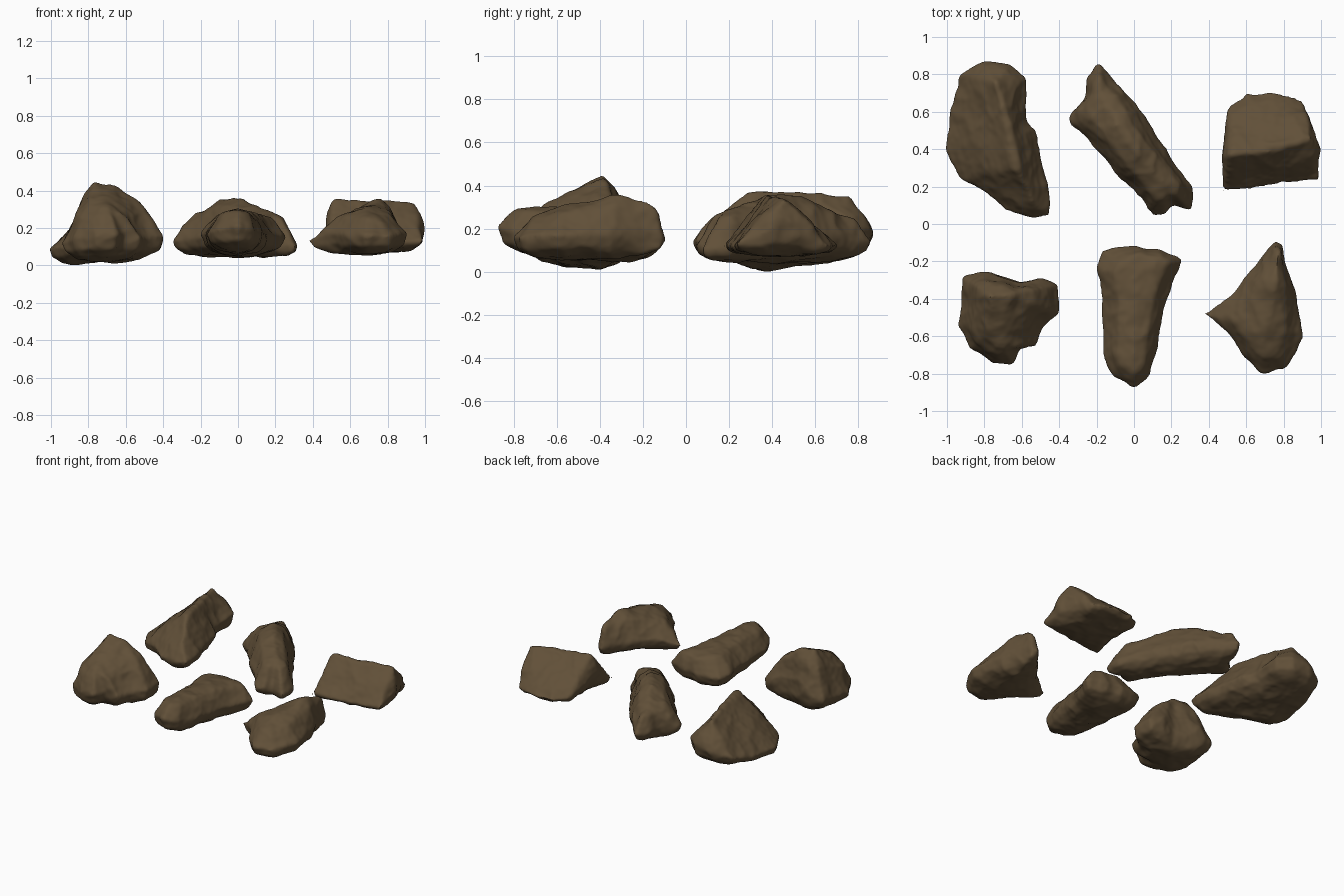
import bpy
import bmesh
from mathutils import Vector, noise

default = bpy.data.objects.get("Cube")
if default:
    bpy.data.objects.remove(default, do_unlink=True)

# One earthy brown for every rock
stone = bpy.data.materials.new("brown_stone")
stone.use_nodes = True
BROWN = (0.12, 0.08, 0.04, 1)
stone.diffuse_color = BROWN
shader = stone.node_tree.nodes["Principled BSDF"]
shader.inputs["Base Color"].default_value = BROWN
shader.inputs["Roughness"].default_value = 0.9

AROUND = 96   # samples around each outline
STEPS = 5     # samples along each profile section


def hundredths(points):
    return [Vector(p) / 100 for p in points]


def resample(points, count):
    """Evenly spaced points along a closed outline."""
    ends = points[1:] + points[:1]
    lengths = [(b - a).length for a, b in zip(points, ends)]
    total, result = sum(lengths), []
    for i in range(count):
        distance, k = total * i / count, 0
        while distance > lengths[k]:
            distance -= lengths[k]
            k += 1
        result.append(points[k].lerp(ends[k], distance / lengths[k]))
    return result


def nearest_on_line(point, line):
    """Closest point in plan on a ridge or keel, drawn slightly outwards."""
    best = None
    for a, b in zip(line, line[1:]):
        along = (b - a).xy
        t = (point.xy - a.xy).dot(along) / along.length_squared
        spot = a.lerp(b, min(max(t, 0), 1))
        gap = (spot.xy - point.xy).length
        if best is None or gap < best[0]:
            best = (gap, spot)
    spot = best[1]
    return spot.lerp(Vector((point.x, point.y, spot.z)), 0.04)


def between(rim, end, reach, rise):
    """Point part of the way from the rim to a ridge or keel point."""
    p = rim.lerp(end, reach)
    p.z = rim.z + (end.z - rim.z) * rise
    return p


def profile(rim, ridge, keel, shoulder):
    """Section of the rock from its keel, over the rim, to the ridge."""
    top = nearest_on_line(rim, ridge)
    under = nearest_on_line(rim, keel)
    knots = [under, between(rim, under, 0.4, 0.8),
             between(rim, under, 0.1, 0.5), rim,
             between(rim, top, 0.5, shoulder), top]
    rows = [a.lerp(b, s / STEPS) for a, b in zip(knots, knots[1:])
            for s in range(STEPS)]
    return rows + [top]


def soften(bm, factor):
    bmesh.ops.smooth_vert(bm, verts=bm.verts, factor=factor,
                          use_axis_x=True, use_axis_y=True, use_axis_z=True)


def weather(bm, seed):
    """Soft lumps, chipped ledges and fine pitting along the normals."""
    shift = Vector((seed * 7.3, seed * 3.1, seed))
    bm.normal_update()
    moves = []
    for v in bm.verts:
        p = v.co + shift
        lump = noise.noise(p * 6) * 0.01
        ledge = (0.25 - abs(noise.noise(p * 8))) * 0.016
        grain = noise.noise(p * 28) * 0.003
        moves.append((v, v.normal * (lump + ledge + grain)))
    for v, move in moves:
        v.co += move
        v.co.z = max(v.co.z, 0)


def rock(name, seed, shoulder, outline, ridge, keel):
    """Outline points are (x, y, rim height); ridge and keel are lines."""
    crest, spine = hundredths(ridge), hundredths(keel)
    columns = [profile(p, crest, spine, shoulder)
               for p in resample(hundredths(outline), AROUND)]
    bm = bmesh.new()
    grid = [[bm.verts.new(p) for p in column] for column in columns]
    for i, left in enumerate(grid):
        right = grid[(i + 1) % AROUND]
        for j in range(len(left) - 1):
            bm.faces.new((left[j], right[j], right[j + 1], left[j + 1]))
    # Cap the crest and the underside
    bm.faces.new([column[-1] for column in grid])
    bm.faces.new([column[0] for column in reversed(grid)])
    bmesh.ops.recalc_face_normals(bm, faces=bm.faces)
    mesh = bpy.data.meshes.new(name)
    bm.to_mesh(mesh)
    bm.free()
    obj = bpy.data.objects.new(name, mesh)
    bpy.context.collection.objects.link(obj)
    bpy.ops.object.select_all(action="DESELECT")
    obj.select_set(True)
    bpy.context.view_layer.objects.active = obj
    # Even out the surface, then wear it
    remesh = obj.modifiers.new("even_surface", "REMESH")
    remesh.mode = "VOXEL"
    remesh.voxel_size = 0.012
    bpy.ops.object.modifier_apply(modifier=remesh.name)
    bm = bmesh.new()
    bm.from_mesh(obj.data)
    for _ in range(3):
        soften(bm, 0.5)
    weather(bm, seed)
    soften(bm, 0.3)
    bm.to_mesh(obj.data)
    bm.free()
    obj.data.materials.clear()
    obj.data.materials.append(stone)
    bpy.ops.object.shade_smooth_by_angle(angle=0.7)


# Long boulder with a steep right flank
rock("back_right_boulder", 1, 0.52,
     [(-101, 40, 9), (-93, 23, 10), (-80, 17, 13), (-69, 7, 13), (-53, 3, 14),
      (-45, 4, 15), (-45, 17, 16), (-49, 33, 16), (-51, 47, 16), (-57, 56, 18),
      (-57, 78, 20), (-66, 86, 20), (-82, 87, 18), (-93, 80, 14), (-98, 62, 10)],
     [(-74, 76, 35), (-67, 55, 37), (-62, 30, 37), (-54, 12, 25)],
     [(-62, 18, 6), (-85, 38, 0), (-78, 68, 5)])

# Slanting narrow slab that drops towards its back end
rock("back_middle_slab", 2, 0.82,
     [(-34, 53, 13), (-25, 45, 14), (-12, 29, 16), (1, 17, 15), (10, 4, 12),
      (17, 5, 12), (20, 10, 12), (31, 7, 10), (32, 20, 11), (22, 32, 15),
      (10, 50, 16), (0, 66, 16), (-10, 76, 15), (-19, 87, 14), (-26, 77, 14),
      (-27, 67, 14), (-35, 58, 13)],
     [(-18, 70, 27), (-9, 54, 35), (2, 38, 36), (15, 23, 29)],
     [(-18, 65, 5), (0, 42, 4), (18, 18, 4)])

# Wedge with a roof-like crest
rock("back_left_wedge", 3, 0.53,
     [(48, 18, 12), (62, 19, 12), (80, 22, 12), (99, 23, 13), (100, 40, 20),
      (94, 55, 16), (91, 66, 12), (78, 70, 12), (60, 70, 12), (51, 64, 13),
      (48, 50, 18), (47, 36, 25), (47, 28, 18)],
     [(51, 37, 35), (72, 39, 35), (95, 46, 34)],
     [(60, 40, 7), (85, 45, 7)])

# Jagged rock with the tallest peak and a hollow side
rock("front_right_peak", 4, 0.68,
     [(-94, -55, 12), (-88, -67, 14), (-75, -75, 16), (-65, -75, 16),
      (-61, -66, 16), (-52, -65, 15), (-49, -55, 15), (-40, -48, 16),
      (-40, -32, 16), (-50, -29, 17), (-60, -31, 19), (-72, -27, 21),
      (-80, -25, 18), (-92, -28, 13), (-92, -42, 12)],
     [(-70, -67, 31), (-79, -60, 33), (-76, -39, 45), (-68, -38, 43)],
     [(-76, -55, 2), (-65, -40, 1)])

# Tapered block with a broad flat top
rock("front_middle_block", 5, 0.85,
     [(-20, -24, 17), (-17, -40, 17), (-17, -70, 17), (-12, -81, 19),
      (0, -88, 21), (9, -81, 19), (12, -68, 17), (14, -55, 17), (20, -35, 16),
      (26, -19, 16), (17, -14, 16), (-1, -11, 16), (-17, -14, 16)],
     [(0, -70, 30), (1, -50, 30), (0, -30, 29), (8, -22, 27)],
     [(0, -65, 6), (3, -28, 4)])

# Pointed three-cornered stone
rock("front_left_stone", 6, 0.73,
     [(36, -48, 13), (46, -55, 17), (54, -63, 17), (59, -71, 16), (68, -80, 16),
      (82, -78, 16), (86, -68, 17), (91, -60, 17), (88, -45, 17), (86, -35, 17),
      (81, -22, 17), (80, -10, 15), (75, -9, 15), (62, -26, 18), (50, -39, 18)],
     [(77, -18, 33), (76, -30, 36), (73, -48, 33), (69, -62, 29)],
     [(76, -30, 6), (70, -58, 5)])
